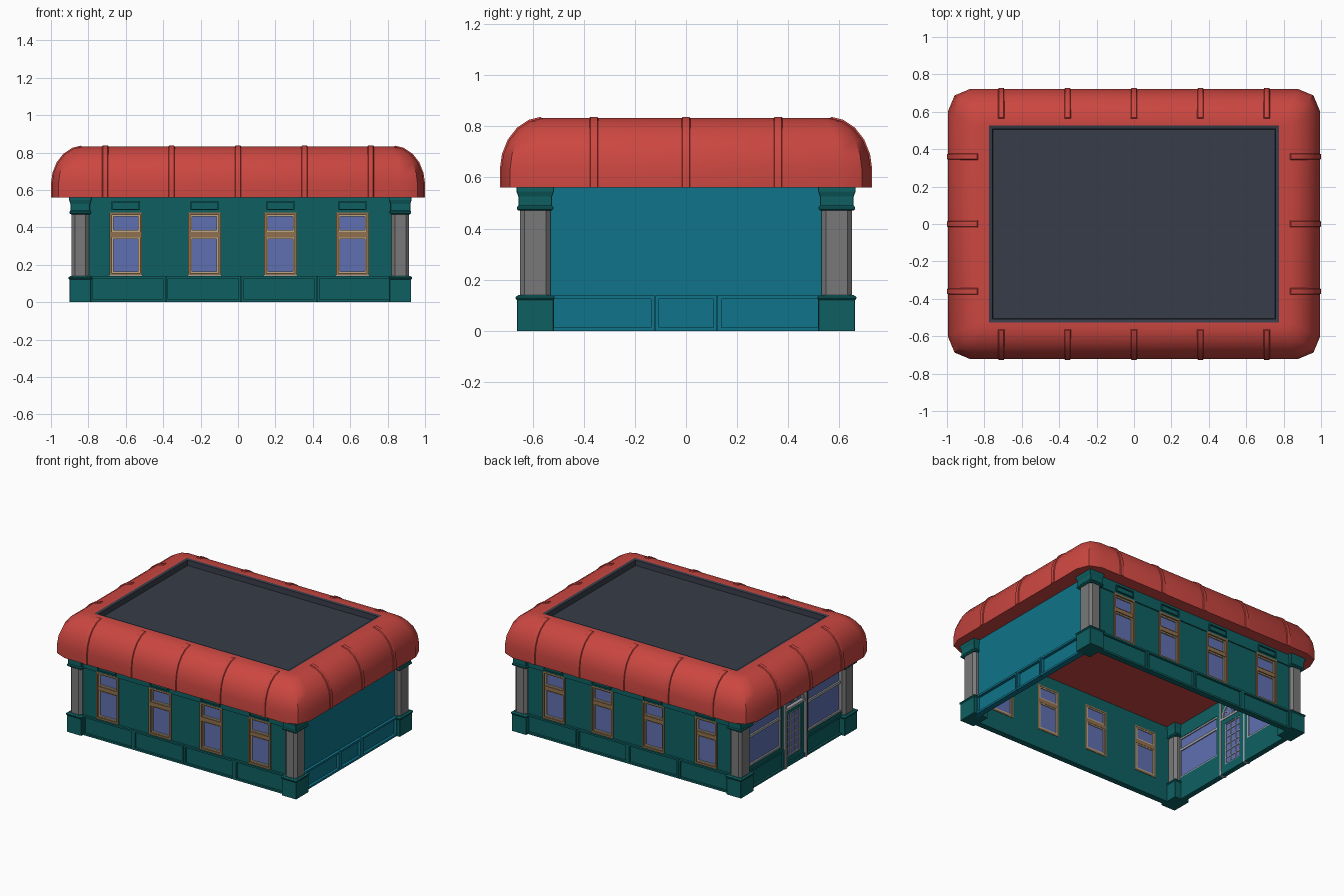
import bpy, bmesh, math

if "Cube" in bpy.data.objects:
    bpy.data.objects.remove(bpy.data.objects["Cube"])

COL = {
    "roof_red": (0.60, 0.062, 0.052), "teal": (0.0045, 0.118, 0.122),
    "wall_blue": (0.0045, 0.175, 0.255), "column_grey": (0.19, 0.19, 0.19),
    "glass_blue": (0.115, 0.162, 0.44), "frame_brown": (0.28, 0.16, 0.075),
    "frame_beige": (0.50, 0.39, 0.24), "roof_slate": (0.038, 0.045, 0.065),
    "trim_grey": (0.36, 0.37, 0.38),
}
MAT = {}
for n, c in COL.items():
    MAT[n] = bpy.data.materials.new(n)
    MAT[n].diffuse_color = (*c, 1)

parts = {}


def part(name, mat):
    """Return the growing mesh of a named part."""
    return parts.setdefault(name, (bmesh.new(), mat))[0]


def to_world(side, u, d, z):
    """u runs along the facade, d is the distance outwards from the centre."""
    return {"front": (u, -d, z), "back": (u, d, z),
            "left": (-d, u, z), "right": (d, u, z)}[side]


def loft(bm, rings, cap_start=True, cap_end=True):
    vs = [[bm.verts.new(p) for p in r] for r in rings]
    n = len(vs[0])
    for a, b in zip(vs, vs[1:]):
        for i in range(n):
            bm.faces.new((a[i], a[(i + 1) % n], b[(i + 1) % n], b[i]))
    if cap_start:
        bm.faces.new(vs[0][::-1])
    if cap_end:
        bm.faces.new(vs[-1])


def prism(name, mat, side, pts, d0, d1):
    loft(part(name, mat), [[to_world(side, u, d, z) for u, z in pts] for d in (d0, d1)])


def slab(name, mat, side, u0, u1, z0, z1, d0, d1):
    prism(name, mat, side, [(u0, z0), (u1, z0), (u1, z1), (u0, z1)], d0, d1)


def frame(name, mat, side, u0, u1, z0, z1, w, d0, d1):
    for a in ((u0, u1, z0, z0 + w), (u0, u1, z1 - w, z1),
              (u0, u0 + w, z0 + w, z1 - w), (u1 - w, u1, z0 + w, z1 - w)):
        slab(name, mat, side, *a, d0, d1)


# Front and back facades
windows = (-0.60, -0.18, 0.227, 0.612)
HW, Z0, Z1 = 0.088, 0.142, 0.48
for s in ("front", "back"):
    w, o = s + "_wall", s + "_window_"
    edges = [-0.82] + [e for c in windows for e in (c - HW, c + HW)] + [0.85]
    for a, b in zip(edges[::2], edges[1::2]):
        slab(w, "teal", s, a, b, 0.14, 0.48, 0.60, 0.625)
    slab(w, "teal", s, -0.82, 0.85, 0.478, 0.56, 0.60, 0.633)
    slab(w, "teal", s, -0.82, 0.85, 0.0, 0.14, 0.60, 0.628)
    for i in range(4):
        u = -0.79 + i * 0.404
        frame(s + "_base_panels", "teal", s, u, u + 0.402, 0.0, 0.14, 0.013, 0.62, 0.642)
    for c in windows:
        frame(s + "_frieze_panels", "teal", s, c - 0.075, c + 0.075, 0.492, 0.54, 0.007, 0.63, 0.642)
        frame(o + "frames", "frame_brown", s, c - HW, c + HW, Z0, Z1, 0.013, 0.60, 0.634)
        slab(o + "frames", "frame_brown", s, c - HW + 0.013, c + HW - 0.013, 0.347, 0.376, 0.60, 0.63)
        for za, zb in ((Z0 + 0.013, 0.347), (0.376, Z1 - 0.013)):
            frame(o + "sashes", "frame_beige", s, c - HW + 0.013, c + HW - 0.013, za, zb, 0.009, 0.602, 0.622)
        slab(o + "glass", "glass_blue", s, c - HW + 0.01, c + HW - 0.01, Z0 + 0.01, Z1 - 0.01, 0.607, 0.613)

# Plain blue side wall
slab("right_wall", "wall_blue", "right", -0.56, 0.56, 0, 0.56, 0.86, 0.882)
for a, b in ((-0.53, -0.122), (-0.12, 0.122), (0.124, 0.53)):
    frame("right_base_panels", "wall_blue", "right", a, b, 0, 0.138, 0.014, 0.88, 0.902)

# Shop side: base, frieze and big windows either side of the door
L = "left"
for a, b in ((-0.56, -0.128), (0.128, 0.56)):
    slab("left_wall", "teal", L, a, b, 0, 0.14, 0.835, 0.86)
    slab("left_wall", "teal", L, a, b, 0.485, 0.56, 0.835, 0.866)
    frame("left_base_panels", "teal", L, a, b, 0, 0.14, 0.014, 0.85, 0.874)
    frame("shop_window_surrounds", "teal", L, a, b, 0.14, 0.485, 0.022, 0.835, 0.868)
    frame("shop_window_frames", "trim_grey", L, a + 0.022, b - 0.022, 0.162, 0.463, 0.012, 0.838, 0.862)
    slab("shop_window_frames", "trim_grey", L, a + 0.03, b - 0.03, 0.365, 0.383, 0.838, 0.862)
    slab("shop_window_glass", "glass_blue", L, a + 0.02, b - 0.02, 0.16, 0.466, 0.845, 0.851)

# Door with glazing bars
for a in (-0.128, 0.110):
    slab("door_posts", "trim_grey", L, a, a + 0.018, 0, 0.56, 0.835, 0.88)
slab("door_posts", "trim_grey", L, -0.11, 0.11, 0.405, 0.422, 0.835, 0.876)
slab("door_step", "teal", L, -0.11, 0.11, 0, 0.03, 0.835, 0.872)
frame("door", "teal", L, -0.11, 0.11, 0.03, 0.405, 0.034, 0.838, 0.862)
frame("door_bars", "trim_grey", L, -0.076, 0.076, 0.064, 0.371, 0.008, 0.84, 0.86)
for u in (-0.026, 0.026):
    slab("door_bars", "trim_grey", L, u - 0.003, u + 0.003, 0.07, 0.365, 0.842, 0.856)
for i in range(1, 6):
    z = 0.064 + i * 0.051
    slab("door_bars", "trim_grey", L, -0.07, 0.07, z - 0.003, z + 0.003, 0.842, 0.856)
slab("door_glass", "glass_blue", L, -0.078, 0.078, 0.062, 0.373, 0.846, 0.851)


# Arched fanlight above the door
def polar(r, t):
    return (r * math.cos(t), 0.422 + r * math.sin(t))


N = 10
arc = [i * math.pi / N for i in range(N + 1)]
prism("fanlight_glass", "glass_blue", L, [polar(0.1, t) for t in arc], 0.846, 0.851)
for a, b in zip(arc, arc[1:]):
    prism("fanlight_bars", "trim_grey", L,
          [polar(0.096, a), polar(0.11, a), polar(0.11, b), polar(0.096, b)], 0.838, 0.868)
    (ua, za), (ub, zb) = polar(0.109, a), polar(0.109, b)
    prism("fanlight_wall", "teal", L, [(ua, za), (ua, 0.56), (ub, 0.56), (ub, zb)], 0.838, 0.86)
for i in range(1, 6):
    t = i * math.pi / 6
    prism("fanlight_bars", "trim_grey", L,
          [polar(0.02, t - 0.12), polar(0.1, t - 0.03), polar(0.1, t + 0.03), polar(0.02, t + 0.12)], 0.842, 0.858)


# Corner columns with flared bases and capitals
def chamfered(x0, x1, y0, y1, e, c, z):
    x0, x1, y0, y1 = x0 - e, x1 + e, y0 - e, y1 + e
    return [(x0 + c, y0, z), (x1 - c, y0, z), (x1, y0 + c, z), (x1, y1 - c, z),
            (x1 - c, y1, z), (x0 + c, y1, z), (x0, y1 - c, z), (x0, y0 + c, z)]


for x0, x1 in ((-0.89, -0.797), (0.822, 0.915)):
    for y0, y1 in ((-0.65, -0.53), (0.53, 0.65)):
        q = (x0, x1, y0, y1)
        loft(part("columns", "column_grey"), [chamfered(*q, 0, 0.018, z) for z in (0.12, 0.49)])
        loft(part("column_bases", "teal"), [chamfered(*q, e, 0.002, z) for e, z in (
            (0.011, 0), (0.011, 0.12), (0.016, 0.126), (0.016, 0.133), (0.006, 0.14))])
        loft(part("column_capitals", "teal"), [chamfered(*q, e, 0.002, z) for e, z in (
            (0.004, 0.47), (0.011, 0.476), (0.011, 0.484), (0.006, 0.49), (0.006, 0.525),
            (0.013, 0.545), (0.013, 0.56))])

# Bulging roof rim
RX, RY = 0.994, 0.722
profile = [(0, 0.56), (0, 0.635), (0.008, 0.69), (0.03, 0.745), (0.065, 0.79),
           (0.11, 0.82), (0.155, 0.832)]


def roof_ring(d, z):
    r = max(0.118 - d * 0.5, 0.004)
    pts = []
    for k, (sx, sy) in enumerate(((1, 1), (-1, 1), (-1, -1), (1, -1))):
        for j in range(3):
            t = k * math.pi / 2 + j * math.pi / 4
            pts.append((sx * (RX - d - r) + r * math.cos(t), sy * (RY - d - r) + r * math.sin(t), z))
    return pts


def rect(hx, hy, z):
    return [(x, y, z) for x, y in ((hx, hy), (-hx, hy), (-hx, -hy), (hx, -hy)) for _ in range(3)]


rim = part("roof_rim", "roof_red")
loft(rim, [roof_ring(d, z) for d, z in profile] + [rect(0.776, 0.526, 0.832)], True, False)

# Sunken flat roof
deck = part("roof_deck", "roof_slate")
loft(deck, [rect(0.776, 0.526, 0.832), rect(0.757, 0.508, 0.828), rect(0.755, 0.506, 0.79)], False, True)

# Raised ribs following the roof profile
rib_path = []
for i, (d, z) in enumerate(profile):
    a, b = profile[max(i - 1, 0)], profile[min(i + 1, len(profile) - 1)]
    td, tz = b[0] - a[0], b[1] - a[1]
    k = 0.006 / math.hypot(td, tz)
    rib_path.append(((d, z), (d - tz * k, min(z + td * k, 0.837))))
for sides, half, spots in ((("front", "back"), RY, (-0.71, -0.355, 0, 0.355, 0.71)),
                           (("left", "right"), RX, (-0.36, 0, 0.36))):
    for s in sides:
        for c in spots:
            rings = []
            for (d, z), (do, zo) in rib_path:
                rings.append([to_world(s, c - 0.018, half - d - 0.004, z), to_world(s, c - 0.013, half - do, zo),
                              to_world(s, c + 0.013, half - do, zo), to_world(s, c + 0.018, half - d - 0.004, z)])
            loft(part("roof_ribs", "roof_red"), rings)

# Turn every part into an object
for name, (bm, mat) in parts.items():
    bmesh.ops.remove_doubles(bm, verts=bm.verts, dist=1e-5)
    bmesh.ops.recalc_face_normals(bm, faces=bm.faces)
    if name == "roof_deck":
        up = max(bm.faces, key=lambda f: f.calc_area())
        if up.normal.z < 0:
            bmesh.ops.reverse_faces(bm, faces=bm.faces)
    me = bpy.data.meshes.new(name)
    bm.to_mesh(me)
    bm.free()
    me.materials.append(MAT[mat])
    ob = bpy.data.objects.new(name, me)
    bpy.context.collection.objects.link(ob)
    if name in ("roof_rim", "roof_ribs"):
        bpy.context.view_layer.objects.active = ob
        ob.select_set(True)
        bpy.ops.object.shade_smooth_by_angle(angle=math.radians(40))
        ob.select_set(False)

for m in bpy.data.materials:
    if m.users and not m.is_grease_pencil:
        m.use_nodes = True
        m.node_tree.nodes["Principled BSDF"].inputs["Base Color"].default_value = m.diffuse_color
